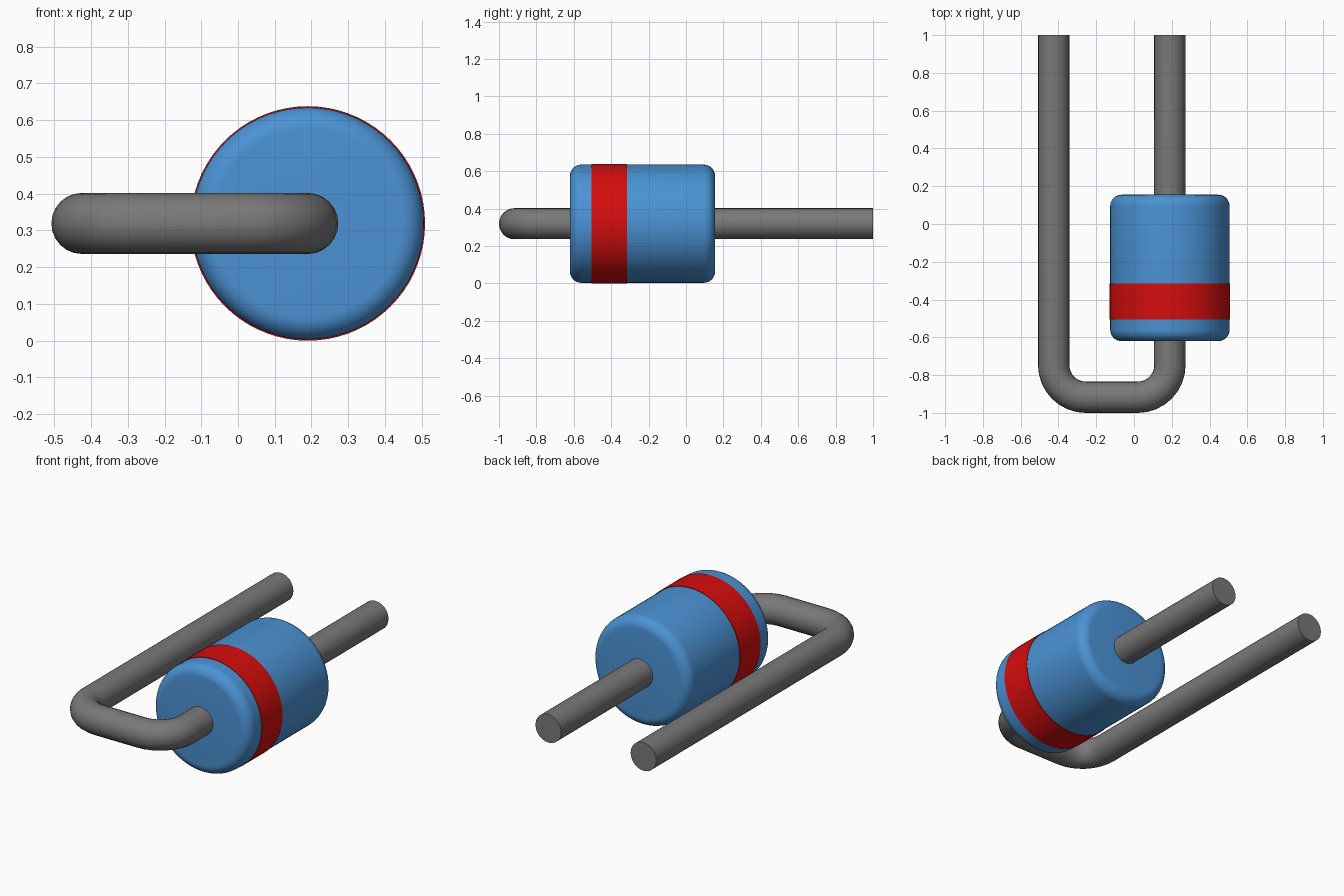
import bpy, bmesh, math
from mathutils import Matrix, Vector

cube = bpy.data.objects.get("Cube")
if cube:
    bpy.data.objects.remove(cube, do_unlink=True)

AXIS_X, AXIS_Z = 0.19, 0.319      # centre line of the body
RETURN_X = -0.425                 # centre line of the folded lead
WIRE_R, BEND_R = 0.083, 0.17
FRONT_Y, BACK_Y = -0.917, 1.0


def material(name, color):
    m = bpy.data.materials.new(name)
    m.use_nodes = True
    m.diffuse_color = (*color, 1)
    m.node_tree.nodes["Principled BSDF"].inputs["Base Color"].default_value = (*color, 1)
    return m


blue = material("body blue", (0.07, 0.29, 0.66))
red = material("band red", (0.67, 0.004, 0.004))
grey = material("lead grey", (0.19, 0.19, 0.19))


def smooth(obj):
    bpy.ops.object.select_all(action='DESELECT')
    obj.select_set(True)
    bpy.context.view_layer.objects.active = obj
    bpy.ops.object.shade_smooth_by_angle(angle=math.radians(35))


def lathe(name, profile, mat, closed=False, steps=72):
    """Turn (radius, y) points around the body axis."""
    bm = bmesh.new()
    verts = [bm.verts.new((r, y, 0)) for r, y in profile]
    edges = [bm.edges.new(pair) for pair in zip(verts, verts[1:])]
    if closed:
        edges.append(bm.edges.new((verts[-1], verts[0])))
    bmesh.ops.spin(bm, geom=verts + edges, cent=(0, 0, 0), axis=(0, 1, 0),
                   angle=math.tau, steps=steps)
    bmesh.ops.remove_doubles(bm, verts=bm.verts, dist=1e-5)
    bmesh.ops.recalc_face_normals(bm, faces=bm.faces)
    bmesh.ops.transform(bm, matrix=Matrix.Translation((AXIS_X, 0, AXIS_Z)), verts=bm.verts)
    mesh = bpy.data.meshes.new(name)
    bm.to_mesh(mesh)
    bm.free()
    mesh.materials.append(mat)
    obj = bpy.data.objects.new(name, mesh)
    bpy.context.collection.objects.link(obj)
    smooth(obj)


def arc(cx, cy, radius, start, end, steps=8):
    angles = [math.radians(start + (end - start) * i / steps) for i in range(steps + 1)]
    return [(cx + radius * math.cos(a), cy + radius * math.sin(a)) for a in angles]


# Body with rounded rims
R, Y0, Y1, RIM = 0.316, -0.62, 0.155, 0.06
body = ([(0, Y0)] + arc(R - RIM, Y0 + RIM, RIM, -90, 0)
        + arc(R - RIM, Y1 - RIM, RIM, 0, 90) + [(0, Y1)])
lathe("body", body, blue)

# Painted band
lathe("marker_band", [(0.313, -0.505), (0.319, -0.505), (0.319, -0.315), (0.313, -0.315)],
      red, closed=True)

# Lead running through the body and folded back beside it
bend_y = FRONT_Y + BEND_R
path = ([(AXIS_X, BACK_Y)] + arc(AXIS_X - BEND_R, bend_y, BEND_R, 0, -90)
        + arc(RETURN_X + BEND_R, bend_y, BEND_R, -90, -180) + [(RETURN_X, BACK_Y)])
curve = bpy.data.curves.new("wire_lead", 'CURVE')
curve.dimensions = '3D'
curve.bevel_depth = WIRE_R
curve.bevel_resolution = 10
curve.use_fill_caps = True
spline = curve.splines.new('POLY')
spline.points.add(len(path) - 1)
for point, (x, y) in zip(spline.points, path):
    point.co = (x, y, AXIS_Z, 1)
curve.materials.append(grey)
lead = bpy.data.objects.new("wire_lead", curve)
bpy.context.collection.objects.link(lead)
bpy.ops.object.select_all(action='DESELECT')
lead.select_set(True)
bpy.context.view_layer.objects.active = lead
bpy.ops.object.convert(target='MESH')
smooth(bpy.context.view_layer.objects.active)
